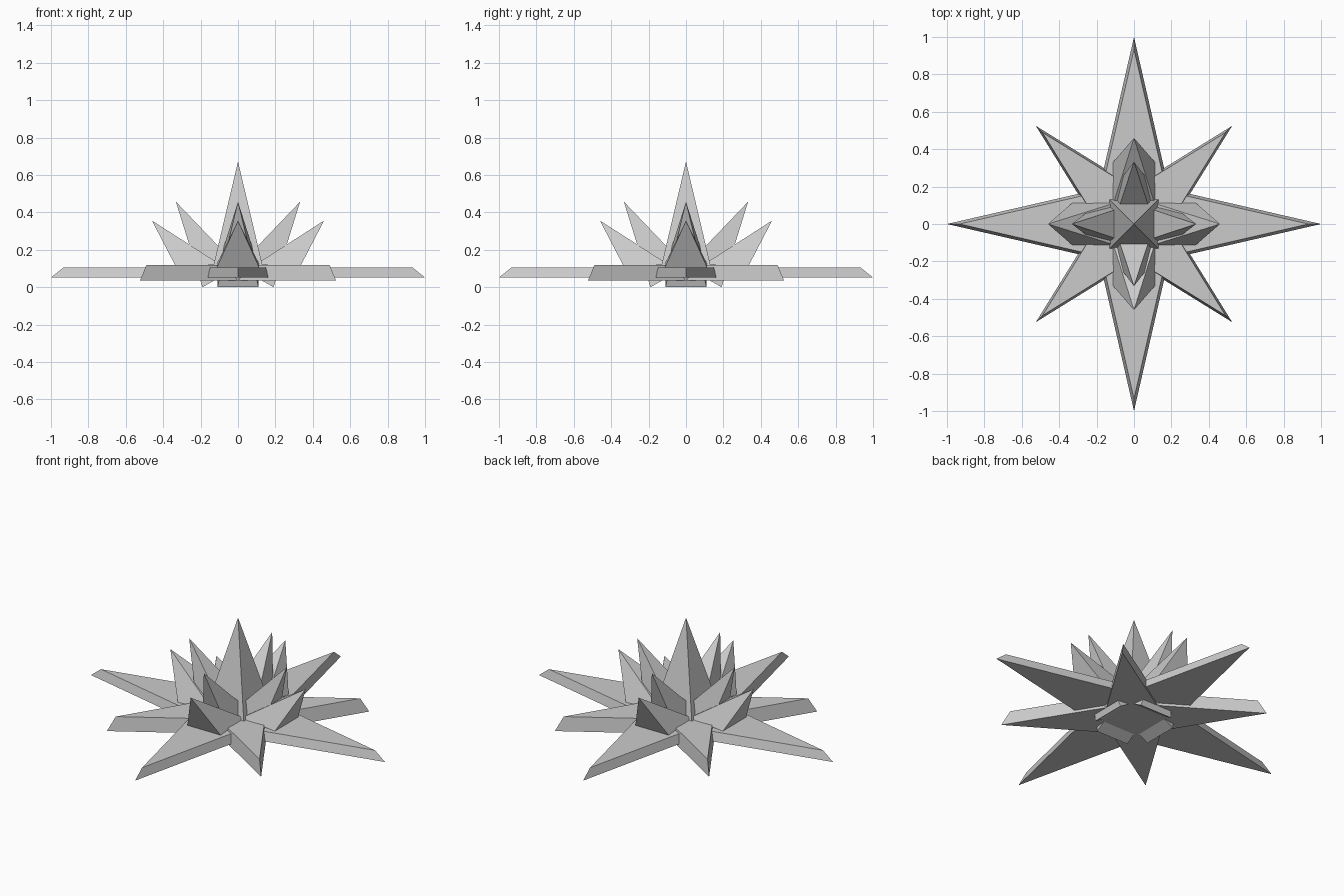
import bpy
import bmesh
from math import sin, cos, pi
from mathutils import Matrix, Vector

cube = bpy.data.objects.get("Cube")
if cube:
    bpy.data.objects.remove(cube, do_unlink=True)

GREY = (0.6, 0.6, 0.6, 1.0)
grey = bpy.data.materials.new("light_grey")
grey.use_nodes = True
grey.diffuse_color = GREY
grey.node_tree.nodes["Principled BSDF"].inputs["Base Color"].default_value = GREY


def finish(name, bm, turn=0.0):
    """Turn a bmesh about the vertical axis and store it as a flat-shaded part."""
    bmesh.ops.rotate(bm, verts=bm.verts, matrix=Matrix.Rotation(turn, 3, "Z"))
    bmesh.ops.recalc_face_normals(bm, faces=bm.faces)
    mesh = bpy.data.meshes.new(name)
    bm.to_mesh(mesh)
    bm.free()
    mesh.materials.append(grey)
    obj = bpy.data.objects.new(name, mesh)
    bpy.context.collection.objects.link(obj)


def star(name, tip, notch, z0, z1, turn, taper=0.932):
    """Four-pointed slab whose top outline is slightly smaller."""
    bm = bmesh.new()
    rings = []
    for z, s in ((z0, 1.0), (z1, taper)):
        rings.append([bm.verts.new((s * r * cos(a), s * r * sin(a), z))
                      for r, a in (((notch if i % 2 else tip), i * pi / 4)
                                   for i in range(8))])
    for z, ring in zip((z0, z1), rings):
        hub = bm.verts.new((0, 0, z))
        for i in range(8):
            bm.faces.new((hub, ring[i], ring[(i + 1) % 8]))
    for i in range(8):
        j = (i + 1) % 8
        bm.faces.new((rings[0][i], rings[0][j], rings[1][j], rings[1][i]))
    bmesh.ops.recalc_face_normals(bm, faces=bm.faces)
    bmesh.ops.dissolve_limit(bm, angle_limit=0.01, verts=bm.verts, edges=bm.edges)
    finish(name, bm, turn)


def spike(name, tip, front, back, half, turn=0.0):
    """Four-sided spike: tip, front and back base edges are (radius, height)."""
    bm = bmesh.new()
    apex = bm.verts.new((tip[0], 0, tip[1]))
    base = [bm.verts.new((p[0], side * half, p[1]))
            for p, side in ((front, -1), (front, 1), (back, 1), (back, -1))]
    bm.faces.new(base)
    for i in range(4):
        bm.faces.new((base[i], base[(i + 1) % 4], apex))
    finish(name, bm, turn)


# Flat stars
star("long_star", 1.0, 0.264, 0.052, 0.106, 0.0)
star("diagonal_star", 0.742, 0.2, 0.035, 0.12, pi / 4)

# Central spire
spike("central_spire", (0, 0.672), (0.135, 0.1), (-0.135, 0.1), 0.135)

# Two rings of leaning spikes
for n, side in enumerate(("left", "back", "right", "front")):
    spike(side + "_outer_spike", (0.46, 0.356), (0.33, 0.106), (0.1, 0.125),
          0.113, n * pi / 2)
    spike(side + "_inner_spike", (0.332, 0.457), (0.19, 0.0), (0.0, 0.11),
          0.11, n * pi / 2)
